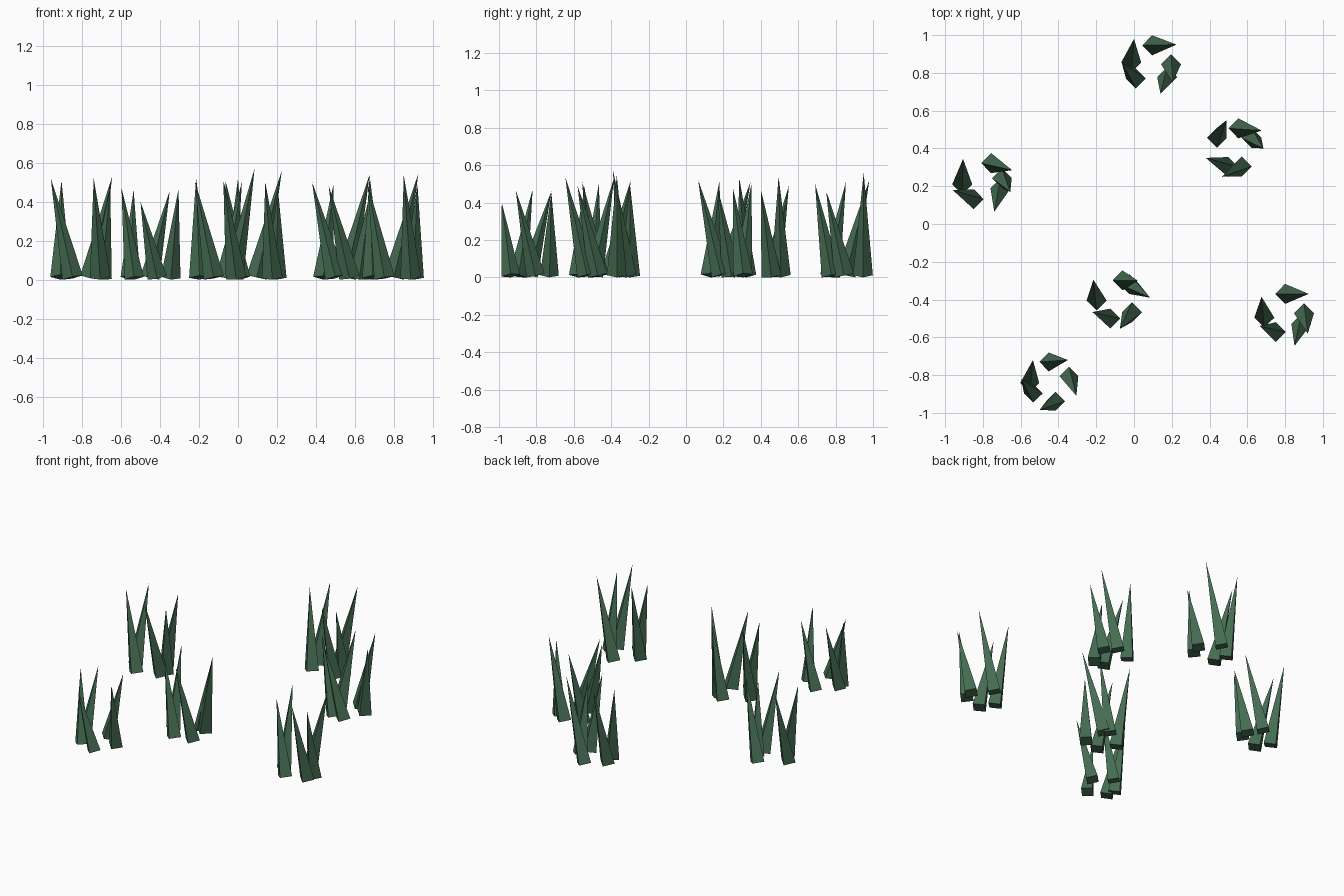
import bpy, bmesh
from math import cos, sin, radians
from mathutils import Vector, Matrix

if "Cube" in bpy.data.objects:
    bpy.data.objects.remove(bpy.data.objects["Cube"])

RING = 0.106      # distance of blades from the tuft centre

green = bpy.data.materials.new("dark_green")
green.diffuse_color = (0.06, 0.15, 0.085, 1)
green.use_nodes = True
green.node_tree.nodes["Principled BSDF"].inputs["Base Color"].default_value = green.diffuse_color


def add_blade(bm, base, tip, radius):
    """Four-sided spike leaning from its base to its tip, lowest corner on the ground."""
    lean = (tip - base).normalized()
    rot = Vector((0, 0, 1)).rotation_difference(lean).to_matrix()
    corners = [rot @ (Vector((cos(radians(a)), sin(radians(a)), 0)) * radius)
               for a in (0, 90, 180, 270)]
    lift = Vector((0, 0, -min(c.z for c in corners)))
    ring = [bm.verts.new(base + lift + c) for c in corners]
    top = bm.verts.new(tip)
    bm.faces.new(ring[::-1])
    for i in range(4):
        bm.faces.new((ring[i], ring[(i + 1) % 4], top))


def tuft(name, cx, cy, blades, radius=0.053):
    """Ring of blades, each given as (angle on ring, tip x, tip y, tip z)."""
    bm = bmesh.new()
    for angle, x, y, z in blades:
        a = radians(angle)
        base = Vector((cx + RING * cos(a), cy + RING * sin(a), 0))
        add_blade(bm, base, Vector((x, y, z)), radius)
    mesh = bpy.data.meshes.new(name)
    bm.to_mesh(mesh)
    bm.free()
    mesh.materials.append(green)
    obj = bpy.data.objects.new(name, mesh)
    bpy.context.collection.objects.link(obj)


# Six grass tufts, five blades each
tuft("grass_tuft_back", 0.09, 0.84, [
    (87, 0.225, 0.95, 0.56), (172, 0.0, 0.98, 0.52), (221, -0.065, 0.855, 0.51),
    (3, 0.205, 0.75, 0.46), (-36, 0.14, 0.69, 0.50)])
tuft("grass_tuft_back_right", 0.53, 0.403, [
    (150, 0.49, 0.55, 0.49), (78, 0.675, 0.495, 0.54), (30, 0.685, 0.40, 0.47),
    (253, 0.38, 0.35, 0.50), (293, 0.465, 0.25, 0.48)])
tuft("grass_tuft_left", -0.805, 0.228, [
    (63, -0.645, 0.285, 0.53), (190, -0.905, 0.345, 0.51), (246, -0.96, 0.18, 0.52),
    (8, -0.655, 0.17, 0.47), (-22, -0.74, 0.065, 0.52)])
tuft("grass_tuft_middle", -0.092, -0.40, [
    (183, -0.215, -0.295, 0.52), (73, 0.02, -0.30, 0.50), (51, 0.085, -0.39, 0.57),
    (252, -0.22, -0.466, 0.50), (321, -0.075, -0.555, 0.51)])
tuft("grass_tuft_right", 0.794, -0.476, [
    (87, 0.925, -0.37, 0.545), (191, 0.675, -0.385, 0.53), (246, 0.665, -0.54, 0.49),
    (2, 0.92, -0.58, 0.49), (-30, 0.85, -0.645, 0.535)])
tuft("grass_tuft_front", -0.446, -0.836, [
    (93, -0.35, -0.72, 0.455), (183, -0.535, -0.72, 0.46), (215, -0.597, -0.82, 0.47),
    (17, -0.305, -0.91, 0.465), (287, -0.50, -0.985, 0.40)], 0.05)
